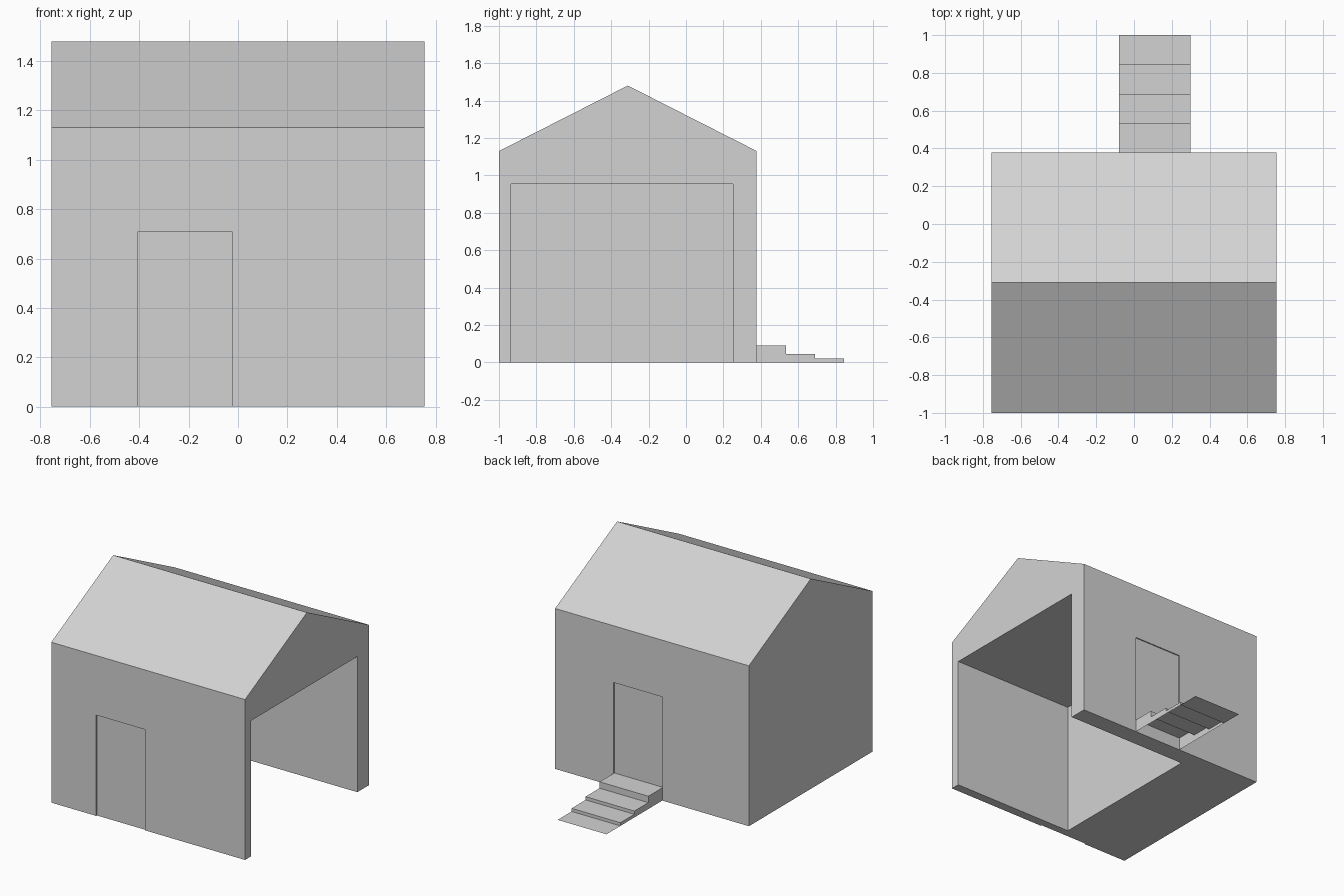
import bpy
import bmesh
from mathutils import Vector

if "Cube" in bpy.data.objects:
    bpy.data.objects.remove(bpy.data.objects["Cube"], do_unlink=True)

# One plain grey for everything
grey = bpy.data.materials.new("plain_grey")
grey.use_nodes = True
grey.diffuse_color = (0.65, 0.65, 0.65, 1)
grey.node_tree.nodes["Principled BSDF"].inputs["Base Color"].default_value = (0.65, 0.65, 0.65, 1)


def finish(name, bm):
    mesh = bpy.data.meshes.new(name)
    bm.to_mesh(mesh)
    bm.free()
    mesh.materials.append(grey)
    obj = bpy.data.objects.new(name, mesh)
    bpy.context.collection.objects.link(obj)
    return obj


def extrude_profile(name, profile, x0, x1):
    """Solid made by sweeping a (y, z) profile along x."""
    bm = bmesh.new()
    face = bm.faces.new([bm.verts.new((x0, y, z)) for y, z in profile])
    moved = bmesh.ops.extrude_face_region(bm, geom=[face])["geom"]
    verts = [v for v in moved if isinstance(v, bmesh.types.BMVert)]
    bmesh.ops.translate(bm, verts=verts, vec=Vector((x1 - x0, 0, 0)))
    bmesh.ops.recalc_face_normals(bm, faces=bm.faces)
    return finish(name, bm)


def cut_box(target, x, y, z):
    """Remove a box, given by its ranges, from the target."""
    cutter = extrude_profile("cutter", [(y[0], z[0]), (y[1], z[0]), (y[1], z[1]), (y[0], z[1])], *x)
    cutter.hide_render = True
    mod = target.modifiers.new("cut", "BOOLEAN")
    mod.operation = "DIFFERENCE"
    mod.solver = "EXACT"
    mod.object = cutter
    bpy.context.view_layer.objects.active = target
    bpy.ops.object.modifier_apply(modifier=mod.name)
    bpy.data.objects.remove(cutter, do_unlink=True)


HALF, FRONT, BACK = 0.755, -1.0, 0.378
EAVE, RIDGE = 1.13, 1.48
STAIR_L, STAIR_R = 0.30, -0.08
RECESS = 0.008

# House body with gabled roof
house = extrude_profile(
    "house_body",
    [(FRONT, 0), (BACK, 0), (BACK, EAVE), ((FRONT + BACK) / 2, RIDGE), (FRONT, EAVE)],
    -HALF, HALF)

# Garage bay, open at the side and underneath
cut_box(house, (-0.205, HALF + 0.1), (-0.935, 0.25), (-0.1, 0.955))
# Shallow front and back doors
cut_box(house, (-0.405, -0.025), (FRONT - 0.1, FRONT + RECESS), (-0.1, 0.71))
cut_box(house, (STAIR_R, STAIR_L), (BACK - RECESS, BACK + 0.1), (0.09, 0.73))

# Back steps: a hollow shell of treads, risers and side walls
bm = bmesh.new()


def quad(points):
    bm.faces.new([bm.verts.new(p) for p in points])


heights = [0.09, 0.045, 0.022, 0.0]
depth = (1.0 - BACK) / len(heights)
for i, top in enumerate(heights):
    y0, y1 = BACK + i * depth, BACK + (i + 1) * depth
    quad([(STAIR_R, y0, top), (STAIR_L, y0, top), (STAIR_L, y1, top), (STAIR_R, y1, top)])
    if top > 0:
        below = heights[i + 1]
        quad([(STAIR_R, y1, top), (STAIR_L, y1, top), (STAIR_L, y1, below), (STAIR_R, y1, below)])
        quad([(STAIR_L, y0, 0), (STAIR_L, y1, 0), (STAIR_L, y1, top), (STAIR_L, y0, top)])
        quad([(STAIR_R, y1, 0), (STAIR_R, y0, 0), (STAIR_R, y0, top), (STAIR_R, y1, top)])
finish("back_steps", bm)
